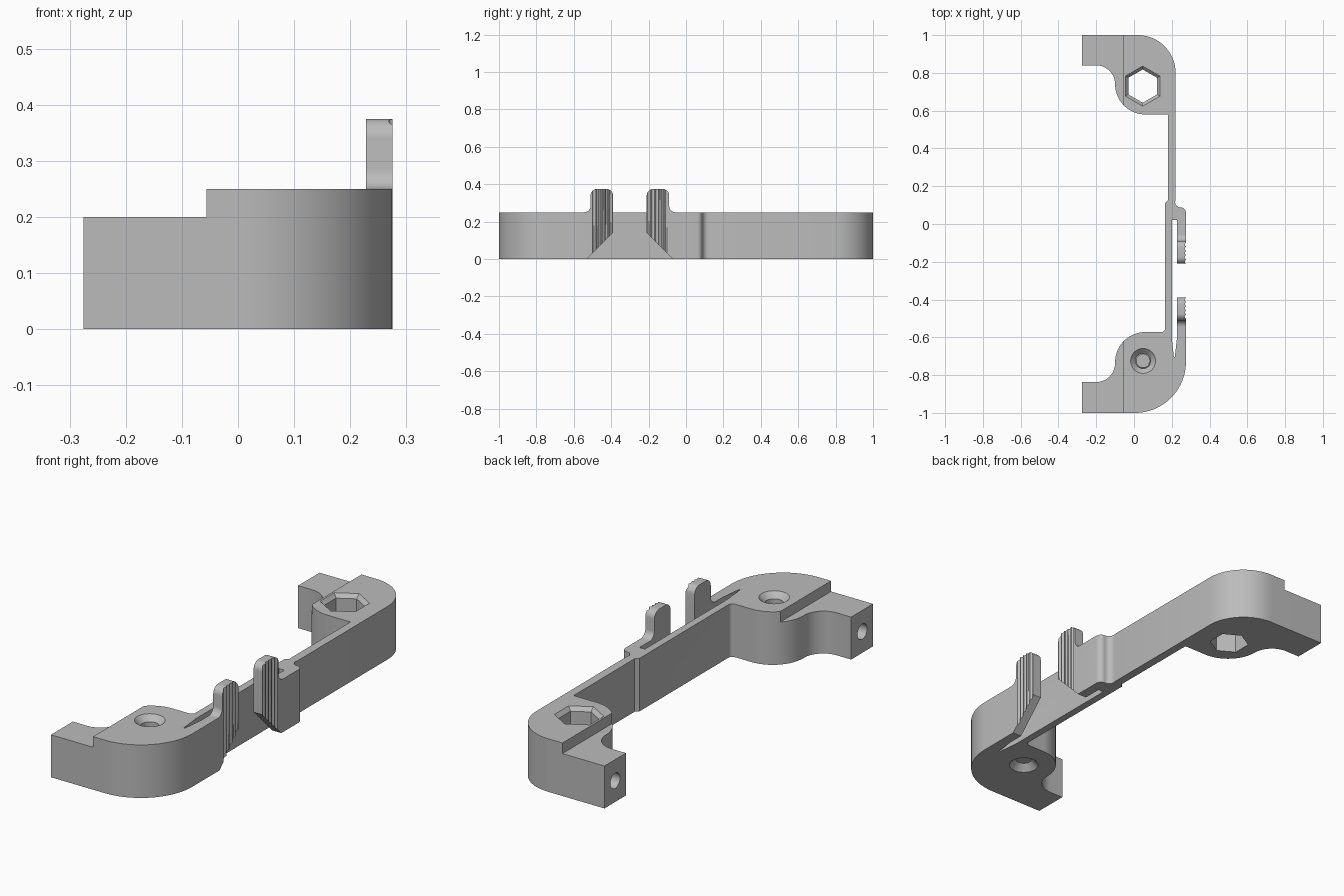
import bpy, bmesh, math
from mathutils import Matrix

if "Cube" in bpy.data.objects:
    bpy.data.objects.remove(bpy.data.objects["Cube"])

grey = bpy.data.materials.new("mid_grey")
grey.use_nodes = True
COLOUR = (0.5, 0.5, 0.5, 1)
grey.diffuse_color = COLOUR
grey.node_tree.nodes["Principled BSDF"].inputs["Base Color"].default_value = COLOUR


def arc(cx, cy, r, a0, a1, n=12):
    angles = [math.radians(a0 + (a1 - a0) * i / n) for i in range(n + 1)]
    return [(cx + r * math.cos(a), cy + r * math.sin(a)) for a in angles]


def add_object(name, bm):
    bmesh.ops.recalc_face_normals(bm, faces=bm.faces)
    mesh = bpy.data.meshes.new(name)
    bm.to_mesh(mesh)
    bm.free()
    mesh.materials.append(grey)
    ob = bpy.data.objects.new(name, mesh)
    bpy.context.collection.objects.link(ob)
    return ob


def prism(name, outline, low, high, along="z"):
    """Extrude an xy outline in z, or a yz outline in x."""
    bm = bmesh.new()
    place = (lambda a, b: (a, b, low)) if along == "z" else (lambda a, b: (low, a, b))
    face = bm.faces.new([bm.verts.new(place(a, b)) for a, b in outline])
    top = bmesh.ops.extrude_face_region(bm, geom=[face])
    verts = [v for v in top["geom"] if isinstance(v, bmesh.types.BMVert)]
    shift = (0, 0, high - low) if along == "z" else (high - low, 0, 0)
    bmesh.ops.translate(bm, vec=shift, verts=verts)
    return add_object(name, bm)


def cone(name, centre, r1, r2, depth, sides=32, turn=None):
    bm = bmesh.new()
    matrix = Matrix.Translation(centre) @ (turn or Matrix.Identity(4))
    bmesh.ops.create_cone(bm, cap_ends=True, segments=sides, radius1=r1,
                          radius2=r2, depth=depth, matrix=matrix)
    return add_object(name, bm)


def cut(body, cutter):
    cutter.hide_render = True
    mod = body.modifiers.new("cut", "BOOLEAN")
    mod.operation = "DIFFERENCE"
    mod.solver = "EXACT"
    mod.object = cutter
    bpy.context.view_layer.objects.active = body
    bpy.ops.object.modifier_apply(modifier=mod.name)
    bpy.data.objects.remove(cutter)


def box(name, x0, x1, y0, y1, z0, z1):
    return prism(name, [(x0, y0), (x1, y0), (x1, y1), (x0, y1)], z0, z1)


TOP, TAB_TOP, MID = 0.25, 0.375, -0.3

# Plan outline of the whole bracket, anticlockwise from the front foot
outline = [(-0.275, -1)]
outline += arc(0.005, -0.73, 0.27, -90, 0, 24)            # front outer corner
outline += arc(0.2475, 0.06, 0.0275, 0, 90, 8)            # shoulder of the wall
outline += arc(0.2475, 0.1175, 0.03, 270, 185, 8)
outline += [(0.22, 0.13)]
outline += arc(0.02, 0.8, 0.2, 0, 90, 24)                 # back outer corner
outline += [(-0.275, 1), (-0.275, 0.84)]
outline += arc(-0.2, 0.74, 0.1, 90, 0)                    # back foot hollow
outline += arc(0.06, 0.74, 0.16, 180, 270, 16)
outline += [(0.18, 0.58), (0.18, 0.125), (0.165, 0.11)]
outline += arc(0.145, -0.552, 0.02, 0, -90, 6)
outline += arc(0.06, -0.732, 0.16, 90, 180, 16)
outline += arc(-0.2, -0.737, 0.1, 0, -90)                 # front foot hollow
outline += [(-0.275, -0.837)]
body = prism("clip_bracket", outline, 0, TAB_TOP)

# Flexing slot between the wall and the two spring arms
cut(body, prism("slot", [(0.2, 0.02), (0.2, -0.6), (0.211, -0.705),
                         (0.216, -0.705), (0.228, -0.6), (0.228, 0.02)], -0.1, 0.5))

# Trim the top to leave only the two finger tabs standing
cut(body, box("top_trim", -0.5, 0.214, -1.2, 1.2, TOP, 0.5))
shoulder = [(0.175, 0.5)] + arc(0.175, 0.34, 0.035, 90, 0, 8)
shoulder += arc(0.245, 0.285, 0.035, 180, 270, 8) + [(1.5, TOP), (1.5, 0.5)]
for side in (-1, 1):
    cut(body, prism("shoulder_trim", [(MID + side * d, z) for d, z in shoulder],
                    -0.6, 0.6, "x"))

# Flared gap between the spring arms
half = [(0.28, -0.05), (0.09, 0.14)] + arc(0.125, 0.34, 0.035, 180, 90, 8) + [(0.125, 0.5)]
gap = [(MID + d, z) for d, z in half] + [(MID - d, z) for d, z in reversed(half)]
cut(body, prism("arm_gap", gap, 0.214, 0.5, "x"))

# Grip grooves on the outside of the tabs
for side in (-1, 1):
    for i in range(5):
        y = MID + side * (0.101 + 0.0225 * i)
        cut(body, cone("grip_groove", (0.278, y, 0.2), 0.0095, 0.0095, 0.8, 12))

# Lower feet
cut(body, box("foot_step", -0.5, -0.056, -1.2, 1.2, 0.2, 0.5))

# Hexagonal nut hole with a bevelled mouth
cut(body, cone("nut_hole", (0.046, 0.73, 0.2), 0.088, 0.088, 0.8, 6))
cut(body, cone("nut_bevel", (0.046, 0.73, TOP), 0.086, 0.126, 0.04, 6))

# Screw hole, countersunk on both sides
cut(body, cone("screw_hole", (0.048, -0.725, 0.2), 0.04, 0.04, 0.8))
cut(body, cone("screw_sink_top", (0.048, -0.725, TOP), 0.036, 0.096, 0.06))
cut(body, cone("screw_sink_bottom", (0.048, -0.725, 0), 0.096, 0.036, 0.06))

# Round sockets in the ends of the feet
sideways = Matrix.Rotation(math.pi / 2, 4, "Y")
for y in (-0.92, 0.92):
    cut(body, cone("end_socket", (-0.275, y, 0.1), 0.036, 0.036, 0.5, 24, sideways))

bpy.ops.object.select_all(action="DESELECT")
body.select_set(True)
bpy.context.view_layer.objects.active = body
bpy.ops.object.shade_smooth_by_angle(angle=math.radians(30))
